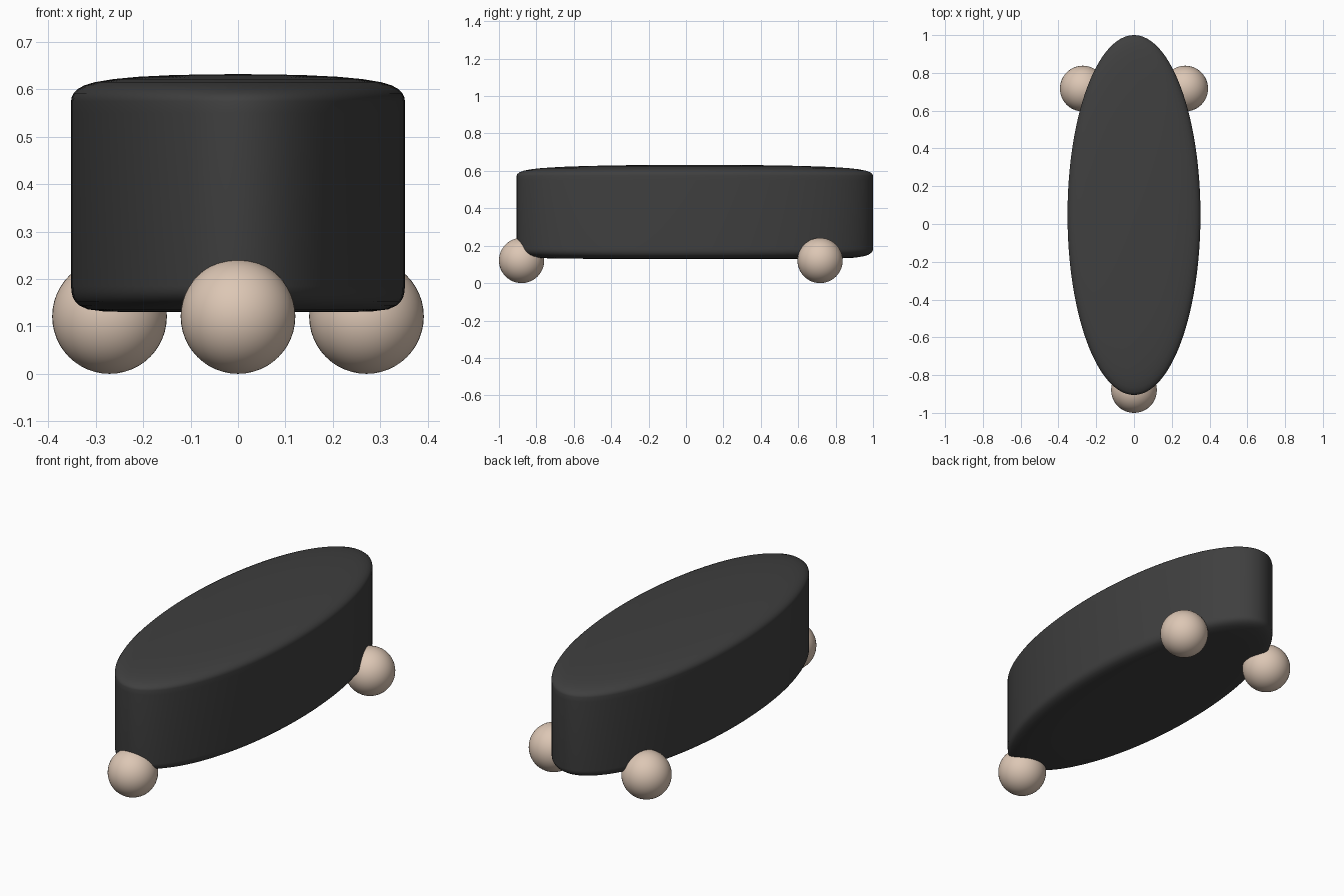
import bpy, bmesh
from math import sin, cos, pi

if "Cube" in bpy.data.objects:
    bpy.data.objects.remove(bpy.data.objects["Cube"])

RX, RY, CY = 0.352, 0.9525, 0.0475   # oval half widths and centre
SEG = 128


def material(name, color):
    m = bpy.data.materials.new(name)
    m.diffuse_color = (*color, 1)
    m.use_nodes = True
    m.node_tree.nodes["Principled BSDF"].inputs["Base Color"].default_value = m.diffuse_color
    return m


def finish(obj, mat, angle=0.7):
    obj.data.materials.append(mat)
    bpy.ops.object.select_all(action='DESELECT')
    obj.select_set(True)
    bpy.context.view_layer.objects.active = obj
    bpy.ops.object.shade_smooth_by_angle(angle=angle)


def oval_solid(name, profile, mat):
    """Loft oval rings from (radius fraction, height) pairs and cap both ends."""
    bm = bmesh.new()
    rings = []
    for f, z in profile:
        rings.append([bm.verts.new((RX * f * cos(2 * pi * i / SEG),
                                    CY + RY * f * sin(2 * pi * i / SEG), z))
                      for i in range(SEG)])
    for a, b in zip(rings, rings[1:]):
        for i in range(SEG):
            j = (i + 1) % SEG
            bm.faces.new((a[i], a[j], b[j], b[i]))
    bm.faces.new(rings[0][::-1])
    bm.faces.new(rings[-1])
    me = bpy.data.meshes.new(name)
    bm.to_mesh(me)
    bm.free()
    obj = bpy.data.objects.new(name, me)
    bpy.context.collection.objects.link(obj)
    finish(obj, mat)


dark = material("dark_grey", (0.05, 0.05, 0.05))
tan = material("pale_wood", (0.72, 0.57, 0.46))

# Oval body with a rounded lower edge
oval_solid("body", [(0.6, 0.13), (0.8, 0.1315), (0.9, 0.136), (0.95, 0.144),
                    (0.975, 0.152), (0.99, 0.162), (0.998, 0.173), (1, 0.185),
                    (1, 0.55)], dark)

# Softly domed top cushion
oval_solid("top_cushion", [(1, 0.55), (1, 0.575), (0.997, 0.583), (0.985, 0.592),
                           (0.96, 0.601), (0.92, 0.6085), (0.86, 0.615),
                           (0.75, 0.6215), (0.6, 0.6265), (0.4, 0.630),
                           (0.2, 0.6315), (0.03, 0.632)], dark)

# Three ball feet
for name, x, y in (("front_foot", 0, -0.879),
                   ("back_left_foot", -0.271, 0.717),
                   ("back_right_foot", 0.271, 0.717)):
    bpy.ops.mesh.primitive_uv_sphere_add(segments=48, ring_count=24, radius=0.121,
                                         location=(x, y, 0.121))
    foot = bpy.context.object
    foot.name = name
    finish(foot, tan)
